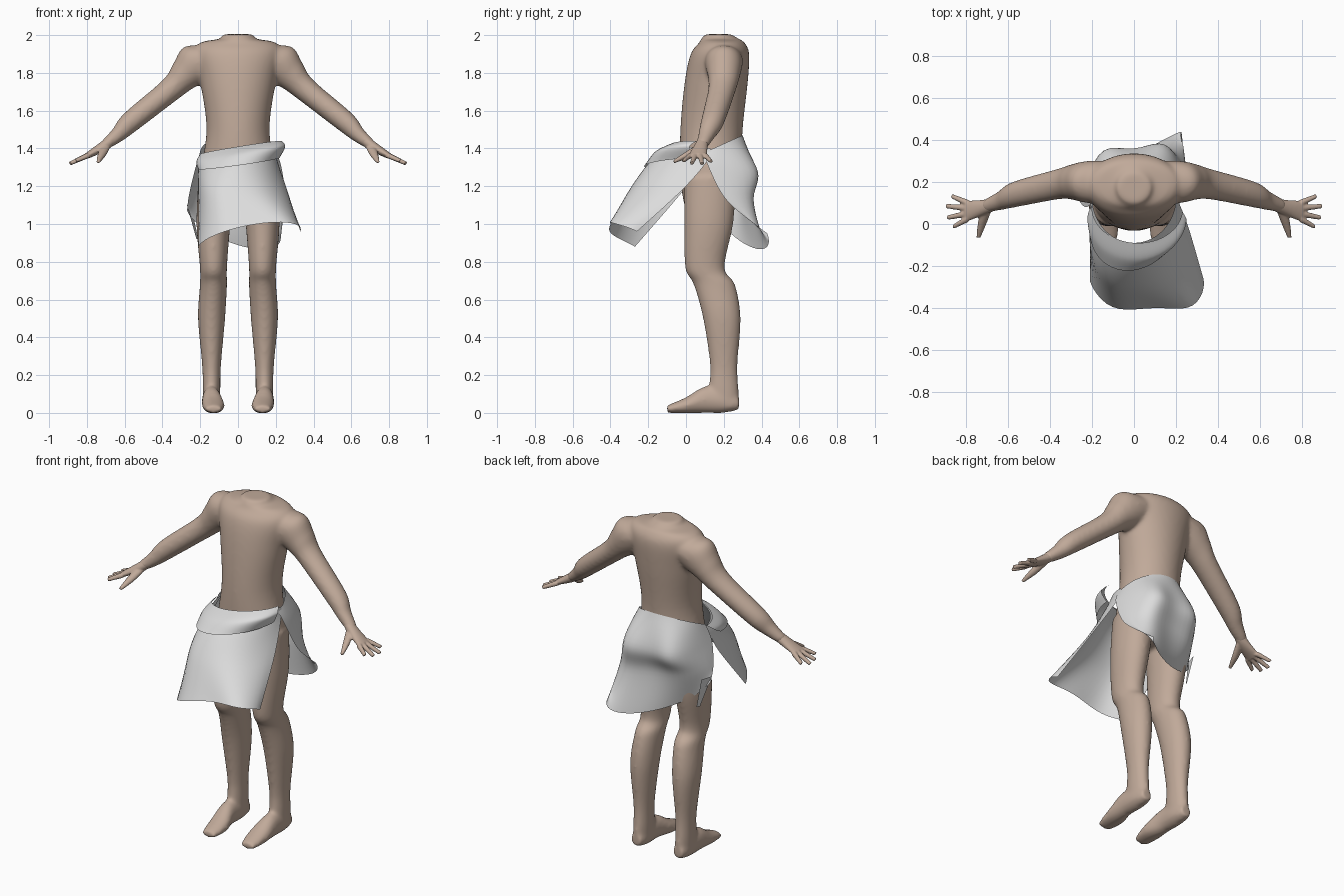
import bpy
import bmesh
import math
from mathutils import Vector

cube = bpy.data.objects.get("Cube")
if cube:
    bpy.data.objects.remove(cube, do_unlink=True)


def make_material(name, colour):
    material = bpy.data.materials.new(name)
    material.use_nodes = True
    rgba = (*colour, 1)
    material.diffuse_color = rgba
    shader = material.node_tree.nodes["Principled BSDF"]
    shader.inputs["Base Color"].default_value = rgba
    shader.inputs["Roughness"].default_value = 0.8
    return material


skin = make_material("skin", (0.53, 0.4, 0.32))
linen = make_material("pale linen", (0.72, 0.72, 0.72))

X, Y, Z = Vector((1, 0, 0)), Vector((0, 1, 0)), Vector((0, 0, 1))
ACROSS_ARM = Vector((0.6, 0, 0.8))


def spline(points, steps):
    """Smooth curve through control tuples of any length."""
    points = [Vector(p) for p in points]
    padded = [points[0]] + points + [points[-1]]
    result = []
    for before, start, end, after in zip(padded, padded[1:], padded[2:], padded[3:]):
        for k in range(steps):
            t = k / steps
            pull_in = (end - before) / 2
            pull_out = (after - start) / 2
            ease = t * t * (3 - 2 * t)
            result.append(start.lerp(end, ease)
                          + pull_in * (t * (1 - t) ** 2)
                          - pull_out * (t * t * (1 - t)))
    result.append(points[-1])
    return result


def loft(bm, stations, u, v, side=1, sides=24):
    """Closed tube of ellipses; a station is x, y, z, radius_u, radius_v."""
    rings = []
    for x, y, z, radius_u, radius_v in spline(stations, 6):
        ring = []
        for k in range(sides):
            angle = math.tau * k / sides
            point = Vector((x, y, z))
            point += u * (radius_u * math.cos(angle)) + v * (radius_v * math.sin(angle))
            point.x *= side
            ring.append(bm.verts.new(point))
        rings.append(ring)
    for low, high in zip(rings, rings[1:]):
        for k in range(sides):
            n = (k + 1) % sides
            bm.faces.new((low[k], low[n], high[n], high[k]))
    bm.faces.new(rings[0])
    bm.faces.new(rings[-1])


def finish(name, bm, material):
    """Turn a bmesh into a smooth-shaded object of one colour."""
    bmesh.ops.recalc_face_normals(bm, faces=bm.faces)
    for face in bm.faces:
        face.smooth = True
    mesh = bpy.data.meshes.new(name)
    bm.to_mesh(mesh)
    bm.free()
    mesh.materials.append(material)
    obj = bpy.data.objects.new(name, mesh)
    bpy.context.collection.objects.link(obj)
    return obj


def fuse(obj, voxel, rounds):
    """Merge overlapping tubes into one smooth skin."""
    remesh = obj.modifiers.new("fuse", 'REMESH')
    remesh.mode = 'VOXEL'
    remesh.voxel_size = voxel
    remesh.use_smooth_shade = True
    smooth = obj.modifiers.new("soften", 'SMOOTH')
    smooth.factor = 0.5
    smooth.iterations = rounds


def swag(left, crest, right, lobes=0):
    """Half-ellipse of cloth from left to right, pushed out to the crest."""
    left, crest, right = Vector(left), Vector(crest), Vector(right)
    middle = (left + right) / 2
    count = 24
    points = []
    for k in range(count + 1):
        angle = math.pi * k / count
        point = middle + (left - middle) * math.cos(angle) + (crest - middle) * math.sin(angle)
        point.y += lobes * math.sin(2 * angle) ** 2
        points.append(point)
    return points


def sheet(name, rows):
    """Cloth surface running smoothly down through its rows."""
    columns = [spline(column, 8) for column in zip(*rows)]
    bm = bmesh.new()
    net = [[bm.verts.new(point) for point in column] for column in columns]
    for left, right in zip(net, net[1:]):
        for k in range(len(left) - 1):
            bm.faces.new((left[k], right[k], right[k + 1], left[k + 1]))
    finish(name, bm, linen)


# Torso, from pelvis to neck stump
torso = [(0, .12, 1.1, .18, .13), (0, .13, 1.25, .2, .16), (0, .135, 1.5, .167, .165),
         (0, .16, 1.75, .2, .167), (0, .18, 1.9, .23, .155), (0, .19, 1.96, .2, .12),
         (0, .18, 1.98, .1, .1), (0, .17, 2.005, .08, .07)]

# Leg, from hip to heel
leg = [(.11, .13, 1.25, .1, .14), (.13, .12, 1, .09, .13), (.13, .1, .77, .072, .105),
       (.13, .15, .68, .072, .11), (.14, .19, .5, .072, .1), (.14, .2, .25, .05, .073),
       (.14, .2, .12, .047, .08), (.14, .21, .03, .045, .07)]

# Foot, from heel to toes
foot = [(.14, .28, .05, .035, .035), (.14, .2, .06, .048, .06), (.14, .1, .07, .05, .07),
        (.13, 0, .04, .06, .043), (.13, -.1, .02, .045, .02)]

# Arm, from inside the shoulder to the wrist
arm = [(.12, .2, 1.885, .1, .075), (.22, .2, 1.85, .1, .11), (.29, .2, 1.785, .085, .085),
       (.36, .19, 1.71, .073, .065), (.57, .14, 1.54, .062, .057),
       (.64, .11, 1.47, .046, .041), (.71, .085, 1.415, .033, .027)]

body = bmesh.new()
loft(body, torso, X, Y, sides=40)
for side in (1, -1):
    loft(body, leg, X, Y, side)
    loft(body, foot, X, Z, side)
    loft(body, arm, Y, ACROSS_ARM, side)
fuse(finish("body", body, skin), 0.01, 14)

# Hands: palm, thumb and a fan of four fingers
palm = [(.65, .1, 1.46, .03, .027), (.71, .08, 1.413, .036, .027), (.8, .06, 1.36, .05, .016)]
thumb = [(.7, .07, 1.41, .025, .02), (.72, .01, 1.37, .022, .02), (.74, -.065, 1.33, .01, .01)]
for side, label in ((1, "left"), (-1, "right")):
    hand = bmesh.new()
    loft(hand, palm, Y, ACROSS_ARM, side)
    loft(hand, thumb, X, Z, side, 12)
    for k in range(4):
        spread = 0.4 - 0.3 * k
        length = 0.11 - 0.02 * abs(k - 1.4)
        base = Vector((0.79, 0.1 - 0.025 * k, 1.365))
        reach = Vector((math.cos(spread), math.sin(spread), -0.45 * math.cos(spread)))
        tip = base + reach * length
        loft(hand, [(*base, .016, .016), (*tip, .011, .011)], Y, ACROSS_ARM, side, 12)
    fuse(finish(label + "_hand", hand, skin), 0.005, 3)

# Front apron, swinging forward from the waist
sheet("front_cloth", [
    swag((-.2, .13, 1.36), (0, -.09, 1.4), (.2, .13, 1.4)),
    swag((-.21, .07, 1.3), (0, -.19, 1.33), (.21, .11, 1.33)),
    swag((-.21, -.02, 1.17), (0, -.3, 1.18), (.26, -.02, 1.18), lobes=-.02),
    swag((-.21, -.27, .88), (.1, -.4, 1), (.33, -.26, .96), lobes=-.03)])

# Shallow fold lying over the front of the waist, with a loose end
sheet("waist_fold", [
    swag((-.2, .09, 1.37), (0, -.09, 1.41), (.23, .06, 1.44)),
    swag((-.22, .04, 1.33), (0, -.17, 1.37), (.25, .02, 1.41)),
    swag((-.21, -.03, 1.29), (0, -.22, 1.31), (.22, .03, 1.35))])

# Back cloth, hugging the hips and hanging lower on the left
sheet("back_cloth", [
    swag((-.2, .1, 1.38), (0, .3, 1.47), (.2, .1, 1.38)),
    swag((-.23, .08, 1.28), (0, .36, 1.27), (.23, .12, 1.3), lobes=.06),
    swag((-.26, .11, 1.15), (0, .32, 1.12), (.25, .22, 1.12), lobes=.04),
    swag((-.27, .15, 1.07), (.03, .34, .88), (.22, .43, .95))])

# Narrow loose end beside the right thigh
sheet("side_tail", [[(-.27, .14, 1.1), (-.25, .21, 1.1)],
                    [(-.22, .18, .92), (-.21, .2, .92)]])
